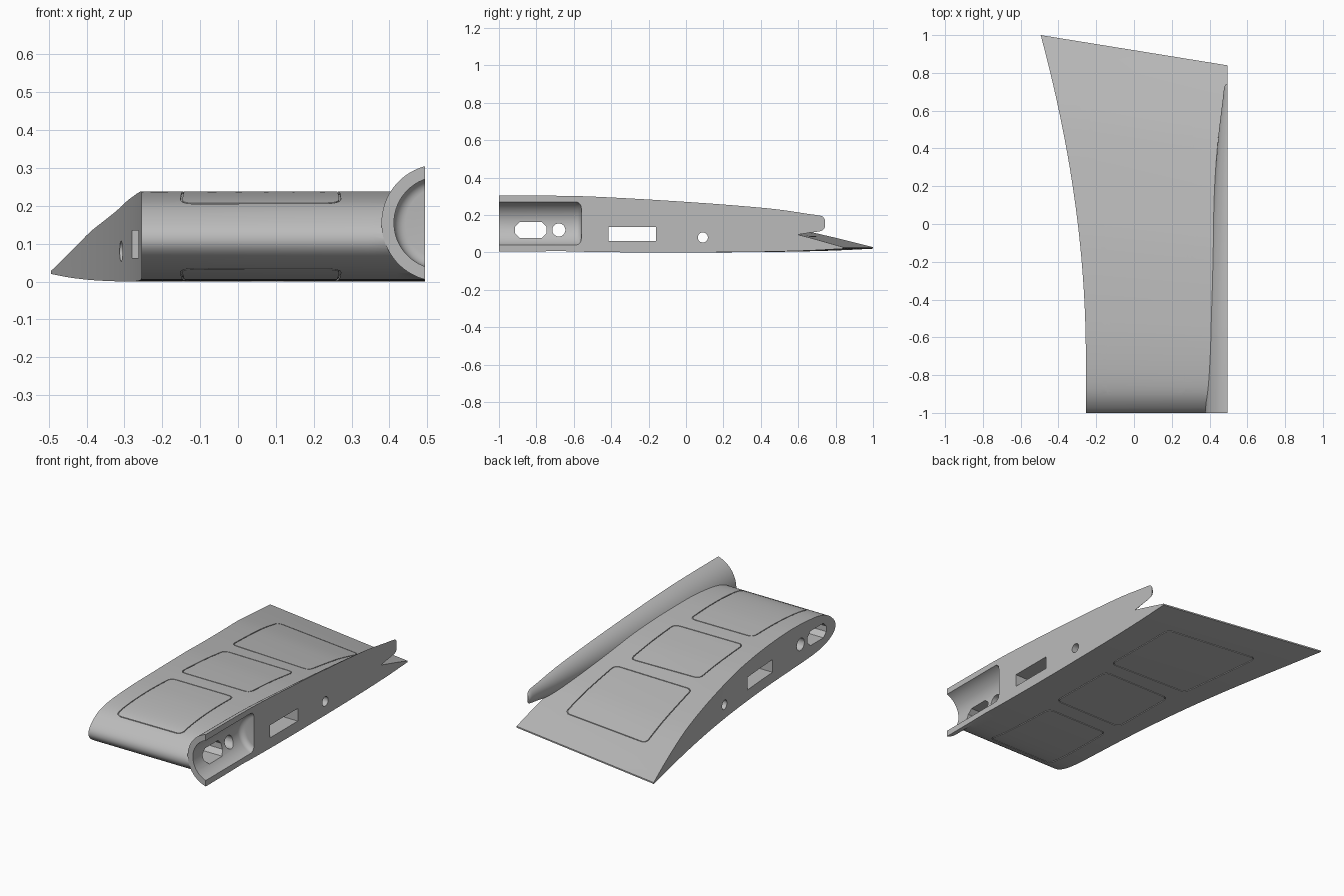
import bpy, bmesh, math
from mathutils import Vector

if "Cube" in bpy.data.objects:
    bpy.data.objects.remove(bpy.data.objects["Cube"])

XR = 0.494                       # flat root plane
AX, AZ = 0.534, 0.155            # body axis
TOP = [(0, .11), (.0125, .157), (.05, .205), (.1, .226), (.2, .238), (.3, .235),
       (.4, .226), (.515, .207), (.765, .14), (.9, .08), (1, .028)]
BOT = [(0, .11), (.0125, .069), (.05, .034), (.1, .017), (.2, .006), (.35, .001),
       (.5, 0), (.75, .003), (.9, .010), (1, .02)]
BODY = [(-1, .155), (-.75, .154), (-.5, .149), (0, .122), (.45, .089), (.66, .064),
        (.715, .058), (.733, .053), (.742, .045)]

mat = bpy.data.materials.new("light_grey")
mat.diffuse_color = (0.5, 0.5, 0.5, 1)
mat.use_nodes = True
mat.node_tree.nodes["Principled BSDF"].inputs["Base Color"].default_value = mat.diffuse_color


def interp(pts, v):
    """Smooth curve through a few points."""
    n = len(pts)
    i = max(k for k in range(n - 1) if k == 0 or pts[k][0] <= v)

    def slope(k):
        a, b = pts[max(k - 1, 0)], pts[min(k + 1, n - 1)]
        return (b[1] - a[1]) / (b[0] - a[0])
    (x0, y0), (x1, y1) = pts[i], pts[i + 1]
    h = x1 - x0
    u = min(max((v - x0) / h, 0), 1)
    return (y0 * (1 + 2 * u) * (1 - u) ** 2 + slope(i) * h * u * (1 - u) ** 2
            + y1 * u * u * (3 - 2 * u) + slope(i + 1) * h * u * u * (u - 1))


TOP_S = [(math.sqrt(t), z) for t, z in TOP]
BOT_S = [(math.sqrt(t), z) for t, z in BOT]


def chord(x):
    return 2 - 0.16 * (x + XR) / (2 * XR)


def tip_x(t):
    return -0.255 - 0.239 * (max(t - .15, 0) / .85) ** 2


def surf(x, y, table):
    return interp(table, math.sqrt(max((y + 1) / chord(x), 0)))


def make(name, verts, faces):
    me = bpy.data.meshes.new(name)
    me.from_pydata(verts, [], faces)
    bm = bmesh.new()
    bm.from_mesh(me)
    bmesh.ops.recalc_face_normals(bm, faces=bm.faces)
    bm.to_mesh(me)
    bm.free()
    me.materials.append(mat)
    ob = bpy.data.objects.new(name, me)
    bpy.context.collection.objects.link(ob)
    return ob


def rings(name, loops, closed=False):
    """Skin a list of equal-length closed loops."""
    n, m = len(loops[0]), len(loops)
    faces = [(i * n + j, i * n + (j + 1) % n, (i + 1) % m * n + (j + 1) % n, (i + 1) % m * n + j)
             for i in range(m if closed else m - 1) for j in range(n)]
    if not closed:
        faces += [tuple(range(n)), tuple((m - 1) * n + j for j in range(n))]
    return make(name, [p for l in loops for p in l], faces)


def boolean(target, other, op):
    mod = target.modifiers.new(op, 'BOOLEAN')
    mod.operation, mod.object, mod.solver = op, other, 'EXACT'
    bpy.context.view_layer.objects.active = target
    bpy.ops.object.modifier_apply(modifier=mod.name)
    bpy.data.objects.remove(other)


# wing: airfoil sections from the curved tip to the root
N, M = 56, 10
ts = [(i / N) ** 2 * .6 + (i / N) * .4 * (i / N) ** .5 for i in range(N + 1)]
path = [(t, TOP_S) for t in ts] + [(t, BOT_S) for t in reversed(ts[1:])]
verts, faces, K = [], [], len(path)
for k in range(M + 1):
    for t, tab in path:
        x = tip_x(t) + (XR - tip_x(t)) * k / M
        verts.append((x, -1 + t * chord(x), interp(tab, math.sqrt(t))))
for k in range(M):
    for j in range(K):
        a, b = k * K + j, k * K + (j + 1) % K
        faces.append((a, b, b + K, a + K))
for o in (0, M * K):             # end caps, top to bottom strips
    faces.append((o, o + 1, o + K - 1))
    faces += [(o + i, o + i + 1, o + K - i - 1, o + K - i) for i in range(1, N)]
wing = make("wing", verts, faces)

# tapering half-round root body
loops = []
ys = [-1 + 1.66 * i / 30 for i in range(31)] + [.69, .715, .725, .733, .738, .742]
for y in ys:
    r = interp(BODY, y)
    a = math.acos((AX - XR) / r)
    loops.append([(AX - r * math.cos(-a + 2 * a * j / 40), y, AZ + r * math.sin(-a + 2 * a * j / 40))
                  for j in range(41)])
boolean(wing, rings("root_body", loops), 'UNION')

# round recess in the front of the body, with a filleted end
prof = [(-1.1, .122), (-.59, .122)] + [
    (-.59 + .03 * math.sin(a), .092 + .03 * math.cos(a)) for a in [math.pi / 12 * i for i in range(1, 7)]]
loops = [[(AX + r * math.cos(j * math.pi / 32), y, AZ + r * math.sin(j * math.pi / 32))
          for j in range(64)] for y, r in prof]
boolean(wing, rings("recess_cutter", loops), 'DIFFERENCE')


# through openings along the span
def through(name, outline):
    boolean(wing, rings(name, [[(x, y, z) for y, z in outline] for x in (-.8, .8)]), 'DIFFERENCE')


def disc(y, z, r):
    return [(y + r * math.cos(a), z + r * math.sin(a)) for a in [math.pi / 16 * i for i in range(32)]]


def box(y0, y1, z0, z1, c=0):
    if not c:
        return [(y0, z0), (y1, z0), (y1, z1), (y0, z1)]
    return [(y0 + c, z0), (y1 - c, z0), (y1, z0 + c), (y1, z1 - c),
            (y1 - c, z1), (y0 + c, z1), (y0, z1 - c), (y0, z0 + c)]


through("slot_cutter", box(-.915, -.745, .078, .162, .026))
through("spar_hole_cutter", disc(-.68, .12, .035))
through("window_cutter", box(-.415, -.16, .062, .135))
through("pin_hole_cutter", disc(.09, .08, .027))


# panel seams engraved in the upper and lower skins
def outline(corners, r=.035):
    pts = []
    c = [Vector(p) for p in corners]
    for i in range(4):
        p, a, b = c[i], (c[i - 1] - c[i]).normalized(), (c[(i + 1) % 4] - c[i]).normalized()
        for k in range(6):
            u = k / 5
            pts.append(p + a * r * (1 - u) ** 2 + b * r * u * u)
        s, e = p + b * r, c[(i + 1) % 4] - b * r
        pts += [s.lerp(e, k / 14) for k in range(1, 14)]
    return pts


PANELS = [[(-.15, -.90), (.27, -.90), (.26, -.41), (-.14, -.41)],
          [(-.15, -.31), (.29, -.31), (.285, .10), (-.155, .10)],
          [(-.185, .21), (.32, .19), (.31, .66), (-.255, .73)]]
for table, s in ((TOP_S, 1), (BOT_S, -1)):
    for corners in PANELS:
        pts = outline(corners)
        loops = []
        for i, p in enumerate(pts):
            d = (pts[(i + 1) % len(pts)] - pts[i - 1]).normalized() * .0025
            q = [p + Vector((d.y, -d.x)), p - Vector((d.y, -d.x))]
            loops.append([(v.x, v.y, surf(v.x, v.y, table) + s * h)
                          for v, h in ((q[0], -.005), (q[1], -.005), (q[1], .012), (q[0], .012))])
        boolean(wing, rings("seam_cutter", loops, True), 'DIFFERENCE')

# smooth skins, sharp rims
bpy.ops.object.select_all(action='DESELECT')
wing.select_set(True)
bpy.context.view_layer.objects.active = wing
bpy.ops.object.shade_smooth_by_angle(angle=math.radians(30))
